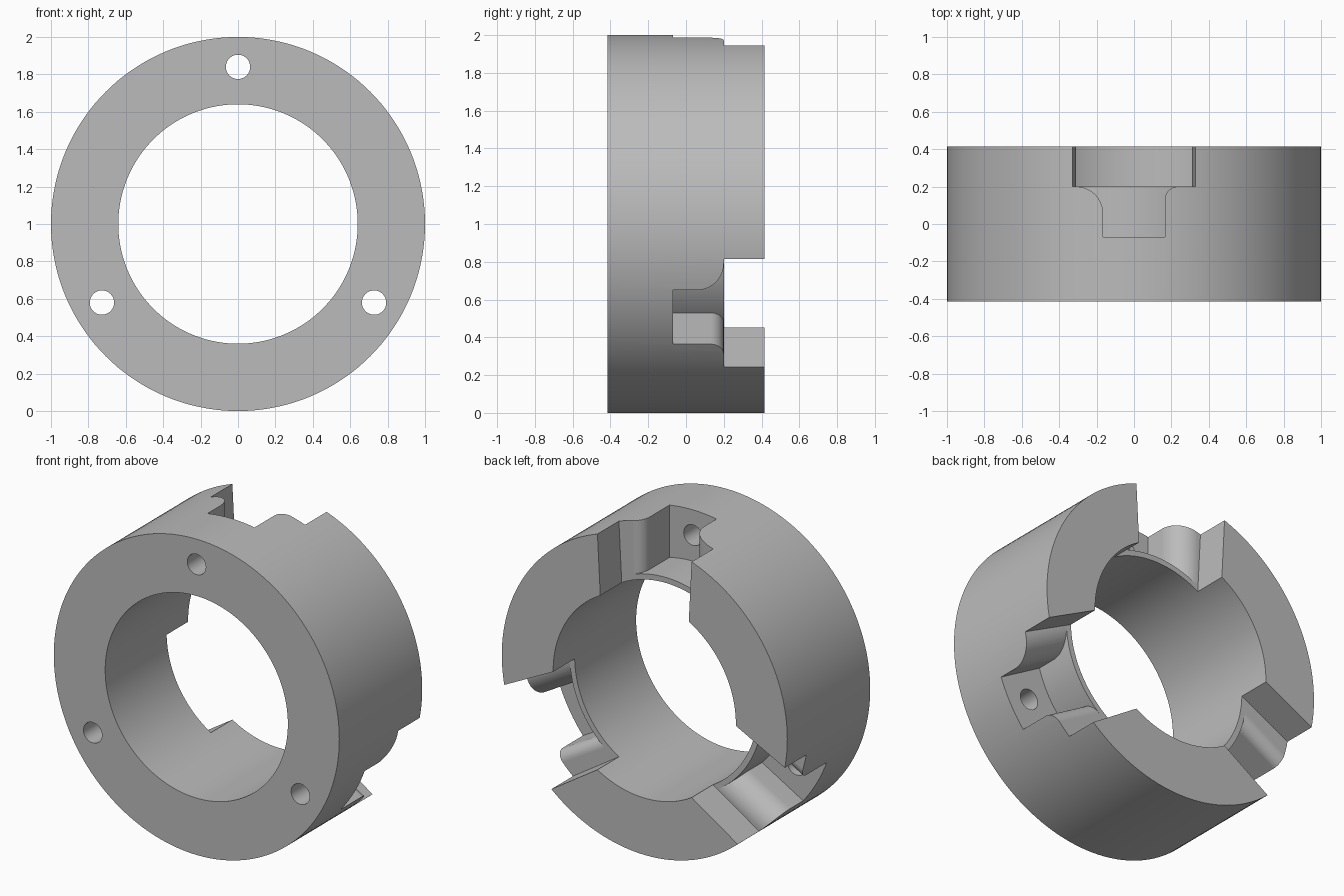
import bpy, bmesh, math
from mathutils import Matrix, Vector

if "Cube" in bpy.data.objects:
    bpy.data.objects.remove(bpy.data.objects["Cube"])

OUTER, BORE, LIP = 1.0, 0.64, 0.675
HALF = 0.415            # half depth of the ring
STEP, FLOOR = 0.2, -0.07  # depth of the wide notch and of the pocket

metal = bpy.data.materials.new("plain grey")
metal.use_nodes = True
grey = (0.5, 0.5, 0.5, 1)
metal.diffuse_color = grey
metal.node_tree.nodes["Principled BSDF"].inputs["Base Color"].default_value = grey


def make(name, bm):
    bmesh.ops.recalc_face_normals(bm, faces=bm.faces)
    mesh = bpy.data.meshes.new(name)
    bm.to_mesh(mesh)
    bm.free()
    ob = bpy.data.objects.new(name, mesh)
    bpy.context.collection.objects.link(ob)
    mesh.materials.append(metal)
    return ob


def cylinder(name, radius, depth, sides=144, z=0.0):
    bm = bmesh.new()
    place = Matrix.Translation((0, 0, z)) @ Matrix.Rotation(math.pi / 2, 4, 'X')
    bmesh.ops.create_cone(bm, cap_ends=True, segments=sides, radius1=radius,
                          radius2=radius, depth=depth, matrix=place)
    return make(name, bm)


def prism(name, points, direction):
    bm = bmesh.new()
    face = bm.faces.new([bm.verts.new(p) for p in points])
    new = bmesh.ops.extrude_face_region(bm, geom=[face])["geom"]
    bmesh.ops.translate(bm, vec=Vector(direction),
                        verts=[g for g in new if isinstance(g, bmesh.types.BMVert)])
    return make(name, bm)


def cut(target, cutter):
    mod = target.modifiers.new("cut", 'BOOLEAN')
    mod.operation, mod.solver, mod.object = 'DIFFERENCE', 'EXACT', cutter
    bpy.context.view_layer.objects.active = target
    bpy.ops.object.modifier_apply(modifier=mod.name)
    bpy.data.objects.remove(cutter)


def arc(side, half_width, radius, steps=16):
    # concave-to-flare fillet, from the pocket wall out to the step
    return [(side * (half_width + radius * (1 - math.cos(a))),
             STEP - radius + radius * math.sin(a))
            for a in (math.pi / 2 * i / steps for i in range(steps + 1))]


def wide_notch():
    # walls open slightly toward the rim
    width = lambda r: 0.31 + 0.052 * (r - 0.56)
    lo, hi = 0.4, 1.2
    return prism("wide_cutter", [(-width(lo), STEP, lo), (width(lo), STEP, lo),
                                 (width(hi), STEP, hi), (-width(hi), STEP, hi)], (0, 0.4, 0))


def pocket():
    # one large and one small flare, leaving a thin lip beside the bore
    right, left = arc(1, 0.165, 0.07), arc(-1, 0.165, 0.145)
    top = STEP + 0.1
    outline = ([(-0.165, FLOOR), (0.165, FLOOR)] + right + [(right[-1][0], top)]
               + [(left[-1][0], top)] + left[::-1])
    ob = prism("pocket_cutter", [(x, y, 0.4) for x, y in outline], (0, 0, 0.8))
    cut(ob, cylinder("lip_cutter", LIP, 2))
    return ob


# Ring body with its bore
ring = cylinder("notched_ring", OUTER, 2 * HALF)
cut(ring, cylinder("bore_cutter", BORE, 2))

# Three stepped notches, each with a through hole in its pocket
for i in range(3):
    turn = Matrix.Rotation(math.radians(120 * i), 4, 'Y')
    for cutter in (pocket(), wide_notch(), cylinder("hole_cutter", 0.065, 2, 40, 0.84)):
        cutter.data.transform(turn)
        cut(ring, cutter)

ring.data.transform(Matrix.Translation((0, 0, 1)))

# Smooth curves with crisp edges
bpy.ops.object.select_all(action='DESELECT')
ring.select_set(True)
bpy.context.view_layer.objects.active = ring
bpy.ops.object.shade_smooth_by_angle(angle=math.radians(30))
weighted = ring.modifiers.new("weighted normals", 'WEIGHTED_NORMAL')
weighted.keep_sharp = True
